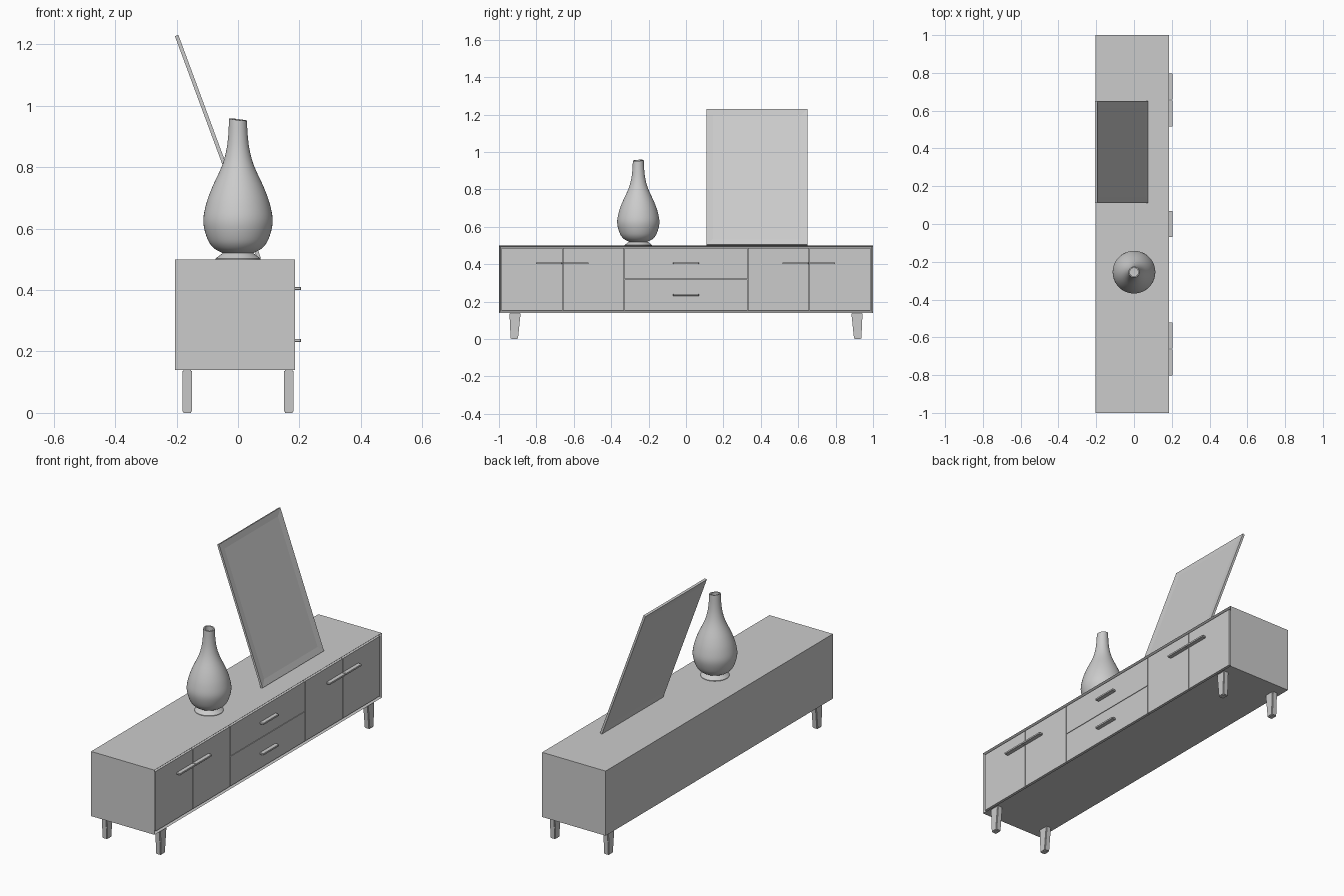
import bpy, bmesh, math
from mathutils import Matrix, Vector

if "Cube" in bpy.data.objects:
    bpy.data.objects.remove(bpy.data.objects["Cube"])


def finish(name, bm, smooth=None):
    bmesh.ops.recalc_face_normals(bm, faces=bm.faces[:])
    me = bpy.data.meshes.new(name)
    bm.to_mesh(me)
    bm.free()
    ob = bpy.data.objects.new(name, me)
    bpy.context.collection.objects.link(ob)
    if smooth:
        bpy.ops.object.select_all(action='DESELECT')
        ob.select_set(True)
        bpy.context.view_layer.objects.active = ob
        bpy.ops.object.shade_smooth_by_angle(angle=math.radians(smooth))
    return ob


def box_bm(lo, hi):
    bm = bmesh.new()
    bmesh.ops.create_cube(bm, size=1)
    lo, hi = Vector(lo), Vector(hi)
    for v in bm.verts:
        v.co = Vector([(lo[i] + hi[i]) / 2 + v.co[i] * (hi[i] - lo[i]) for i in range(3)])
    return bm


def recess(bm, direction, border, depth):
    # inset the face pointing along direction and push it inwards
    bm.normal_update()
    face = max(bm.faces, key=lambda f: f.normal.dot(Vector(direction)))
    bmesh.ops.inset_region(bm, faces=[face], thickness=border, use_even_offset=True)
    for v in face.verts:
        v.co -= Vector(direction) * depth


FRONT, BACK = 0.186, -0.205
BOTTOM, TOP = 0.14, 0.50

# cabinet body with a thin rim around the recessed front
bm = box_bm((BACK, -1, BOTTOM), (FRONT, 1, TOP))
recess(bm, (1, 0, 0), 0.009, 0.016)
finish("cabinet_body", bm)

# door and drawer fronts, separated by narrow gaps
z0, z1, zm, gap = BOTTOM + 0.012, TOP - 0.012, 0.32, 0.0015
panels = [("left_outer_door", -0.988, -0.66, z0, z1), ("left_inner_door", -0.66, -0.33, z0, z1),
          ("lower_drawer", -0.33, 0.33, z0, zm), ("upper_drawer", -0.33, 0.33, zm, z1),
          ("right_inner_door", 0.33, 0.66, z0, z1), ("right_outer_door", 0.66, 0.988, z0, z1)]
for name, a, b, c, d in panels:
    finish(name, box_bm((FRONT - 0.018, a + gap, c + gap), (FRONT - 0.003, b - gap, d - gap)))

# bar handles
handles = [(-0.733, 0.405), (-0.59, 0.405), (0, 0.405), (0, 0.236), (0.585, 0.405), (0.728, 0.405)]
for i, (y, z) in enumerate(handles):
    bm = box_bm((FRONT - 0.004, y - 0.069, z - 0.005), (0.205, y + 0.069, z + 0.005))
    bmesh.ops.bevel(bm, geom=bm.edges[:], offset=0.001, segments=1, affect='EDGES')
    finish(f"handle_{i + 1}", bm)

# tapered legs
for sx, xn in ((-1, "back"), (1, "front")):
    for sy, yn in ((-1, "left"), (1, "right")):
        bm = box_bm((-0.016, -0.030, 0), (0.016, 0.030, BOTTOM))
        for v in bm.verts:
            if v.co.z < 0.01:
                v.co.y = v.co.y * 0.65 + sy * 0.004
        bmesh.ops.bevel(bm, geom=bm.edges[:], offset=0.004, segments=2, affect='EDGES')
        bmesh.ops.translate(bm, verts=bm.verts, vec=(sx * 0.165, sy * 0.914, 0))
        finish(f"{xn}_{yn}_leg", bm, 30)

# leaning framed mirror, recessed on both faces
tilt = math.radians(20.3)
bm = box_bm((-0.006, 0.11, 0), (0.006, 0.65, 0.775))
for s in (1, -1):
    recess(bm, (s, 0, 0), 0.035, 0.003)
bmesh.ops.transform(bm, verts=bm.verts,
                    matrix=Matrix.Translation((0.069, 0, 0.502)) @ Matrix.Rotation(-tilt, 4, 'Y'))
finish("leaning_mirror", bm)


# vase: smooth revolved body with hollow neck and flared foot
def spline(pts, steps=4):
    p = [Vector(q) for q in pts]
    p = [2 * p[0] - p[1]] + p + [2 * p[-1] - p[-2]]
    out = []
    for i in range(1, len(p) - 2):
        a, b, c, d = p[i - 1:i + 3]
        for k in range(steps):
            t = k / steps
            out.append(0.5 * (2 * b + (c - a) * t + (2 * a - 5 * b + 4 * c - d) * t * t
                              + (3 * b - a - 3 * c + d) * t ** 3))
    return out + [p[-2]]


outer = spline([(0.05, 0.52), (0.078, 0.536), (0.099, 0.565), (0.113, 0.62), (0.105, 0.675),
                (0.086, 0.73), (0.054, 0.80), (0.039, 0.85), (0.032, 0.90), (0.029, 0.955)])
inner = spline([(0.022, 0.955), (0.025, 0.90), (0.046, 0.80), (0.1, 0.66), (0.104, 0.61),
                (0.06, 0.54), (0.0, 0.53)])
profile = [(0, TOP), (0.073, TOP), (0.073, TOP + 0.003)] + outer + inner
bm = bmesh.new()
verts = [bm.verts.new((r, 0, z)) for r, z in profile]
edges = [bm.edges.new(e) for e in zip(verts, verts[1:])]
bmesh.ops.spin(bm, geom=verts + edges, cent=(0, 0, 0), axis=(0, 0, 1),
               angle=2 * math.pi, steps=48, use_merge=False)
bmesh.ops.remove_doubles(bm, verts=bm.verts, dist=0.0002)
for v in bm.verts:
    # slightly slanted rim
    w = max(0, (v.co.z - 0.90) / 0.055)
    v.co.z += w * (-0.12 * v.co.x + 0.06 * v.co.y)
    v.co.y -= 0.255
finish("vase", bm, 35)
